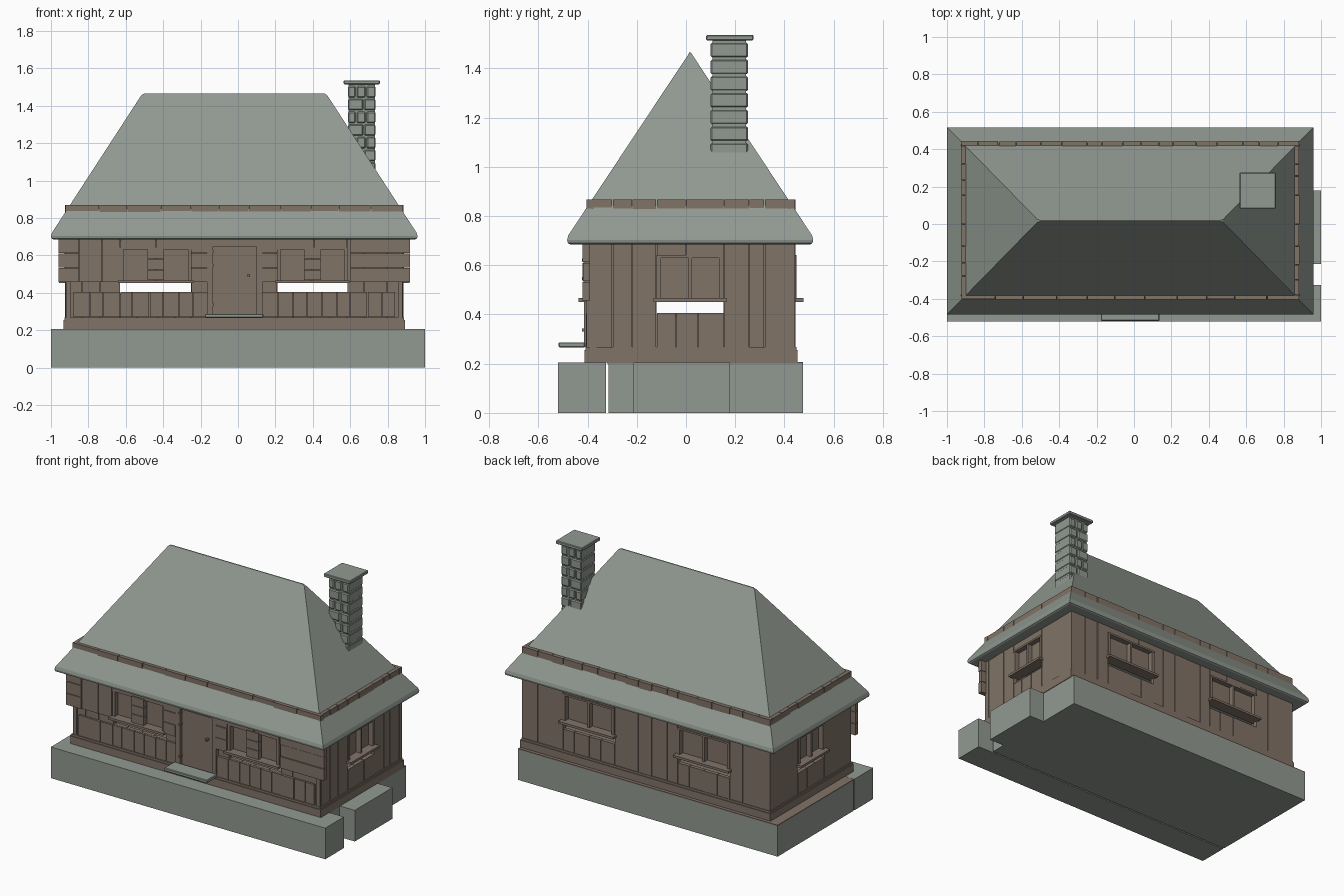
import bpy
import bmesh
import random
from mathutils import Vector

random.seed(4)
if "Cube" in bpy.data.objects:
    bpy.data.objects.remove(bpy.data.objects["Cube"], do_unlink=True)

CX, CY = -0.02, 0.02          # centre of the house body
DEPTH, WIDTH = 0.425, 0.905   # half sizes of the walls
TOP = 0.868                   # plank ends that poke through the roof


def material(name, rgb):
    m = bpy.data.materials.new(name)
    m.use_nodes = True
    m.diffuse_color = (*rgb, 1)
    bsdf = m.node_tree.nodes["Principled BSDF"]
    bsdf.inputs["Base Color"].default_value = (*rgb, 1)
    bsdf.inputs["Roughness"].default_value = 0.9
    return m


WOOD = material("brown wood", (0.22, 0.172, 0.137))
STONE = material("grey stone", (0.285, 0.32, 0.285))


class Part:
    """Collects boxes into one named object."""

    def __init__(self, name, mat):
        self.name, self.mat, self.bm = name, mat, bmesh.new()

    def box(self, x0, x1, y0, y1, z0, z1):
        verts = bmesh.ops.create_cube(self.bm, size=1)["verts"]
        for v in verts:
            v.co = Vector(((x0 + x1) / 2 + v.co.x * (x1 - x0),
                           (y0 + y1) / 2 + v.co.y * (y1 - y0),
                           (z0 + z1) / 2 + v.co.z * (z1 - z0)))

    def wall_box(self, side, u0, u1, d0, d1, z0, z1):
        """u runs along the wall, d is the distance out from the house centre."""
        if side == "front":
            self.box(u0, u1, CY - d1, CY - d0, z0, z1)
        elif side == "back":
            self.box(u0, u1, CY + d0, CY + d1, z0, z1)
        elif side == "left":
            self.box(CX + d0, CX + d1, u0, u1, z0, z1)
        else:
            self.box(CX - d1, CX - d0, u0, u1, z0, z1)

    def finish(self, bevel=0):
        bmesh.ops.recalc_face_normals(self.bm, faces=self.bm.faces)
        mesh = bpy.data.meshes.new(self.name)
        self.bm.to_mesh(mesh)
        self.bm.free()
        mesh.materials.append(self.mat)
        obj = bpy.data.objects.new(self.name, mesh)
        bpy.context.collection.objects.link(obj)
        if bevel:
            mod = obj.modifiers.new("soft edges", "BEVEL")
            mod.width, mod.segments = bevel, 1
        return obj


def planks(part, side, u0, u1, out, z0, z1, width=0.1, thick=0.025):
    """Fill a span with upright boards of slightly uneven width and depth."""
    count = max(1, round((u1 - u0) / width))
    cuts = [u0 + (u1 - u0) * i / count for i in range(count + 1)]
    for i in range(1, count):
        cuts[i] += random.uniform(-0.15, 0.15) * width
    for a, b in zip(cuts, cuts[1:]):
        d = out - random.uniform(0, 0.004)
        part.wall_box(side, a + 0.0015, b - 0.0015, d - thick, d, z0, z1)
    part.wall_box(side, u0, u1, out - thick - 0.004, out - thick + 0.004, z0, z1 - 0.01)


# Foundation
base = Part("foundation", STONE)
base.box(-1, 1, -0.52, -0.325, 0, 0.205)
base.box(-1, 0.89, -0.315, 0.475, 0, 0.2)
base.box(0.88, 1, -0.213, 0.178, 0, 0.205)
base.finish()

floor = Part("floor_boards", WOOD)
floor.box(-1, 0.89, -0.32, 0.475, 0.2, 0.207)
floor.finish()

# Timber sill around the house
sill = Part("ground_beams", WOOD)
for side, half, out in (("front", WIDTH, DEPTH), ("back", WIDTH, DEPTH),
                        ("left", DEPTH, WIDTH), ("right", DEPTH, WIDTH)):
    mid = CX if side in ("front", "back") else CY
    sill.wall_box(side, mid - half - 0.006, mid + half + 0.006,
                  out - 0.05, out + 0.008, 0.205, 0.255)
    sill.wall_box(side, mid - half, mid + half, out - 0.05, out + 0.003, 0.255, 0.268)
sill.finish()

# Walls, windows and their ledges
LONG_WINDOWS = [(-0.63, -0.25), (0.21, 0.585)]
SHORT_WINDOWS = [(-0.12, 0.153)]
walls = Part("wall_planks", WOOD)
shutters = Part("window_panels", WOOD)
ledges = Part("window_ledges", WOOD)
for side in ("front", "back", "left", "right"):
    is_long = side in ("front", "back")
    windows = LONG_WINDOWS if is_long else SHORT_WINDOWS
    out = DEPTH if is_long else WIDTH
    u, end = (CX - WIDTH, CX + WIDTH) if is_long else (CY - DEPTH + 0.026, CY + DEPTH - 0.026)
    body = out - 0.012 if side == "front" else out
    for a, b in windows + [(end, None)]:
        if side == "front" and u < 0 < a:
            planks(walls, side, u, -0.15, body, 0.265, 0.7)
            planks(walls, side, 0.115, a, body, 0.265, 0.7)
        else:
            planks(walls, side, u, a, body, 0.265, 0.7 if side == "front" else TOP)
        if b is None:
            break
        planks(walls, side, a, b, body, 0.265, 0.405, 0.09)
        planks(walls, side, a, b, body, 0.638, 0.7 if side == "front" else TOP, 0.13)
        c = (a + b) / 2
        for p, q in ((a + 0.018, c - 0.006), (c + 0.006, b - 0.018)):
            shutters.wall_box(side, p, q, out - 0.05, out - 0.03, 0.46, 0.645)
        for p, w in ((a, 0.018), (c - 0.007, 0.014), (b - 0.018, 0.018)):
            shutters.wall_box(side, p, p + w, out - 0.05, out + 0.003, 0.46, 0.64)
        shutters.wall_box(side, a, b, out - 0.045, out + 0.005, 0.63, 0.642)
        ledges.wall_box(side, a - 0.012, b + 0.012, out - 0.045, out + 0.032, 0.451, 0.466)
        u = b
    if side == "front":
        planks(walls, side, CX - WIDTH, CX + WIDTH, out, 0.69, TOP, 0.16)
walls.finish()
shutters.finish()
ledges.finish()

# Front cladding: short boards below, overhanging boards above
lower = Part("front_lower_boards", WOOD)
for a, b in ((-0.88, -0.165), (0.13, 0.84)):
    planks(lower, "front", a, b, DEPTH + 0.002, 0.27, 0.404, 0.08, 0.02)
for a in (-0.92, 0.855):
    lower.wall_box("front", a, a + 0.025, DEPTH - 0.03, DEPTH, 0.265, 0.46)
lower.finish()

upper = Part("front_upper_boards", WOOD)
for a, b in ((-0.96, -0.85), (-0.25, -0.165), (0.13, 0.21), (0.6, 0.92)):
    for k in range(3):
        z = 0.457 + k * 0.078
        d = DEPTH + 0.016 - random.uniform(0, 0.005)
        upper.wall_box("front", a, b, DEPTH - 0.014, d, z, z + 0.075)
planks(upper, "front", -0.848, -0.63, DEPTH + 0.012, 0.457, 0.69, 0.11, 0.02)
for a, b in LONG_WINDOWS:
    c = (a + b) / 2
    for k in range(3):
        z = 0.467 + k * 0.058
        upper.wall_box("front", c - 0.045, c + 0.045, DEPTH - 0.02, DEPTH + 0.012, z, z + 0.055)
    planks(upper, "front", a, b, DEPTH + 0.012, 0.642, 0.69, 0.19, 0.02)
upper.finish()

# Door with frame, hinges, knob and step
door = Part("door", WOOD)
door.wall_box("front", -0.135, 0.1, DEPTH - 0.03, DEPTH - 0.012, 0.268, 0.65)
for a in (-0.165, 0.1):
    door.wall_box("front", a, a + 0.032, DEPTH - 0.035, DEPTH + 0.01, 0.268, 0.69)
door.wall_box("front", -0.165, 0.132, DEPTH - 0.035, DEPTH + 0.012, 0.648, 0.69)
for z in (0.33, 0.54, 0.615):
    door.wall_box("front", -0.137, -0.128, DEPTH - 0.014, DEPTH + 0.018, z, z + 0.012)
door.wall_box("front", 0.05, 0.064, DEPTH - 0.014, DEPTH + 0.012, 0.485, 0.499)
door.finish()

step = Part("door_step", STONE)
step.box(-0.177, 0.136, -0.518, -0.41, 0.266, 0.287)
step.finish(0.004)

# Hipped roof with a rounded eave
roof = Part("roof", STONE)
bm = roof.bm
rings = []
for hx, hy, z in ((0.968, 0.488, 0.685), (0.977, 0.497, 0.69), (0.98, 0.5, 0.703),
                  (0.974, 0.495, 0.722), (0.497, 0.008, 1.456), (0.482, 0.003, 1.465)):
    rings.append([bm.verts.new((CX + sx * hx, CY - 0.003 + sy * hy, z))
                  for sx, sy in ((-1, -1), (1, -1), (1, 1), (-1, 1))])
for lo, hi in zip(rings, rings[1:]):
    for i in range(4):
        j = (i + 1) % 4
        bm.faces.new((lo[i], lo[j], hi[j], hi[i]))
bm.faces.new(rings[0][::-1])
bm.faces.new(rings[-1])
roof.finish()

# Chimney of stacked blocks
core = Part("chimney_core", STONE)
core.box(0.592, 0.732, 0.108, 0.244, 0.9, 1.52)
core.finish()
blocks = Part("chimney_blocks", STONE)
for k in range(8):
    z1 = 1.572 - k * 0.068
    z0, z1 = z1 - 0.06, min(z1, 1.508)
    if k == 0:
        continue
    cuts = (0.585, 0.632, 0.685, 0.738) if k % 2 else (0.585, 0.672, 0.738)
    for a, b in zip(cuts, cuts[1:]):
        blocks.box(a + 0.003, b - 0.003, 0.1, 0.252, z0, z1)
blocks.box(0.585, 0.738, 0.1, 0.252, 1.04, 1.058)
blocks.finish(0.006)
cap = Part("chimney_cap", STONE)
cap.box(0.565, 0.758, 0.082, 0.275, 1.514, 1.536)
cap.finish(0.004)
